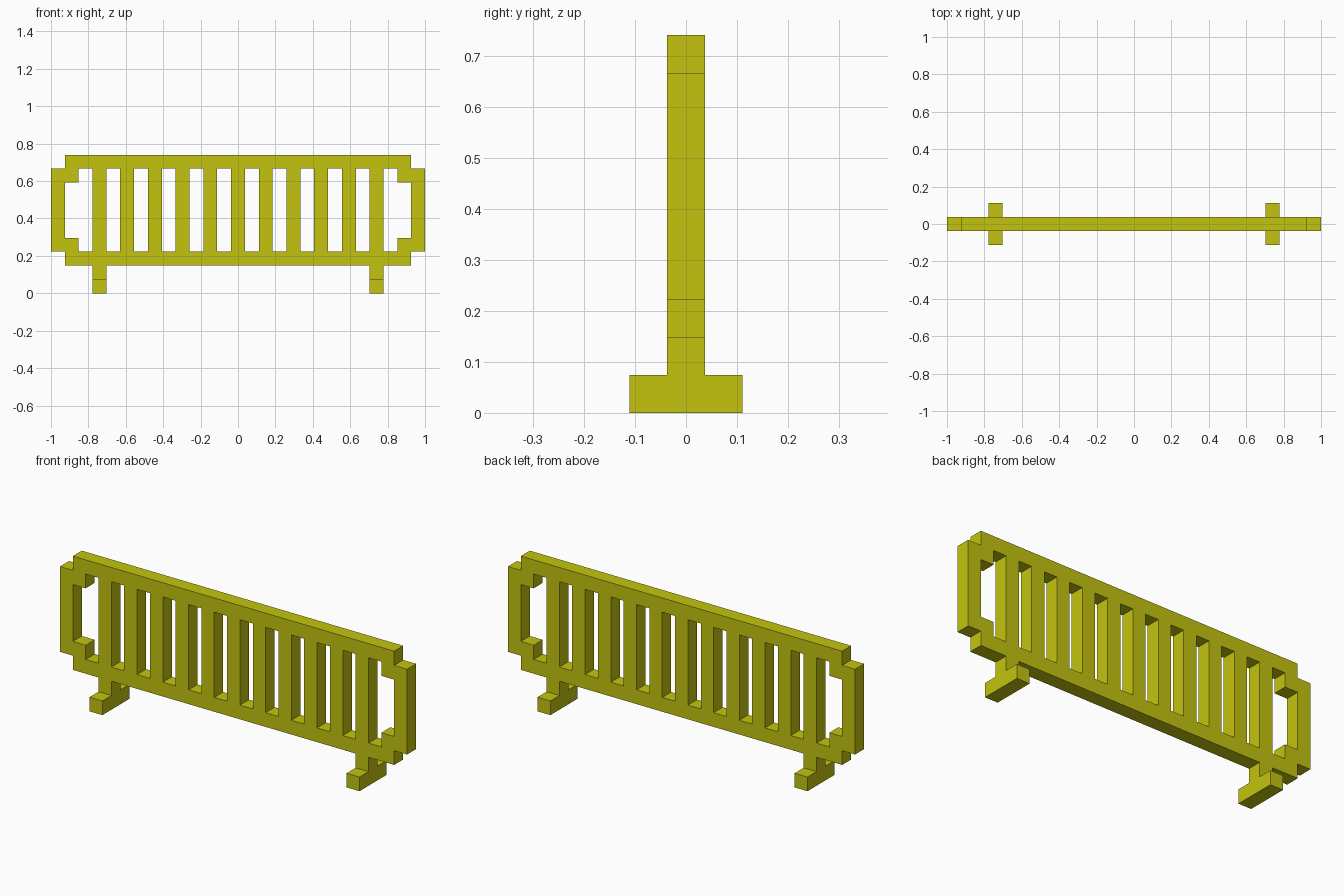
import bpy
import bmesh

cube = bpy.data.objects.get("Cube")
if cube:
    bpy.data.objects.remove(cube, do_unlink=True)

U = 2 / 27  # thickness of every bar; the barrier is 27 bars wide

paint = bpy.data.materials.new("yellow_paint")
paint.use_nodes = True
colour = (0.55, 0.55, 0.005, 1)
paint.diffuse_color = colour
paint.node_tree.nodes["Principled BSDF"].inputs["Base Color"].default_value = colour


def finish(name, bm):
    bmesh.ops.recalc_face_normals(bm, faces=bm.faces)
    mesh = bpy.data.meshes.new(name)
    bm.to_mesh(mesh)
    bm.free()
    mesh.materials.append(paint)
    obj = bpy.data.objects.new(name, mesh)
    bpy.context.collection.objects.link(obj)
    return obj


def box(name, x, z0, z1, depth=1):
    """One-bar-wide box centred on x, sizes in bar widths."""
    bm = bmesh.new()
    bmesh.ops.create_cube(bm, size=1)
    for v in bm.verts:
        v.co = ((v.co.x + x) * U, v.co.y * depth * U,
                (z0 if v.co.z < 0 else z1) * U)
    return finish(name, bm)


def stepped_loop(corner):
    """Mirror three corner points around the frame centre (z = 6)."""
    loop = []
    for sx, sz in ((1, 1), (1, -1), (-1, -1), (-1, 1)):
        pts = corner if sx * sz > 0 else corner[::-1]
        loop += [(sx * x * U, -U / 2, (6 + sz * z) * U) for x, z in pts]
    return loop


# Frame with stepped corners: a flat ring extruded to bar depth
bm = bmesh.new()
outer = [bm.verts.new(p) for p in stepped_loop([(12.5, 4), (12.5, 3), (13.5, 3)])]
inner = [bm.verts.new(p) for p in stepped_loop([(11.5, 3), (11.5, 2), (12.5, 2)])]
n = len(outer)
ring = [bm.faces.new((outer[i], outer[(i + 1) % n], inner[(i + 1) % n], inner[i]))
        for i in range(n)]
extruded = bmesh.ops.extrude_face_region(bm, geom=ring, use_keep_orig=True)
moved = [g for g in extruded["geom"] if isinstance(g, bmesh.types.BMVert)]
bmesh.ops.translate(bm, verts=moved, vec=(0, U, 0))
finish("frame", bm)

# Eleven upright bars between the rails
for i in range(11):
    box(f"upright_bar_{i + 1}", -10 + 2 * i, 3, 9)

# Legs and crosswise feet below the outermost bars
for side, x in (("right", -10), ("left", 10)):
    box(f"{side}_leg", x, 1, 2)
    box(f"{side}_foot", x, 0, 1, depth=3)
